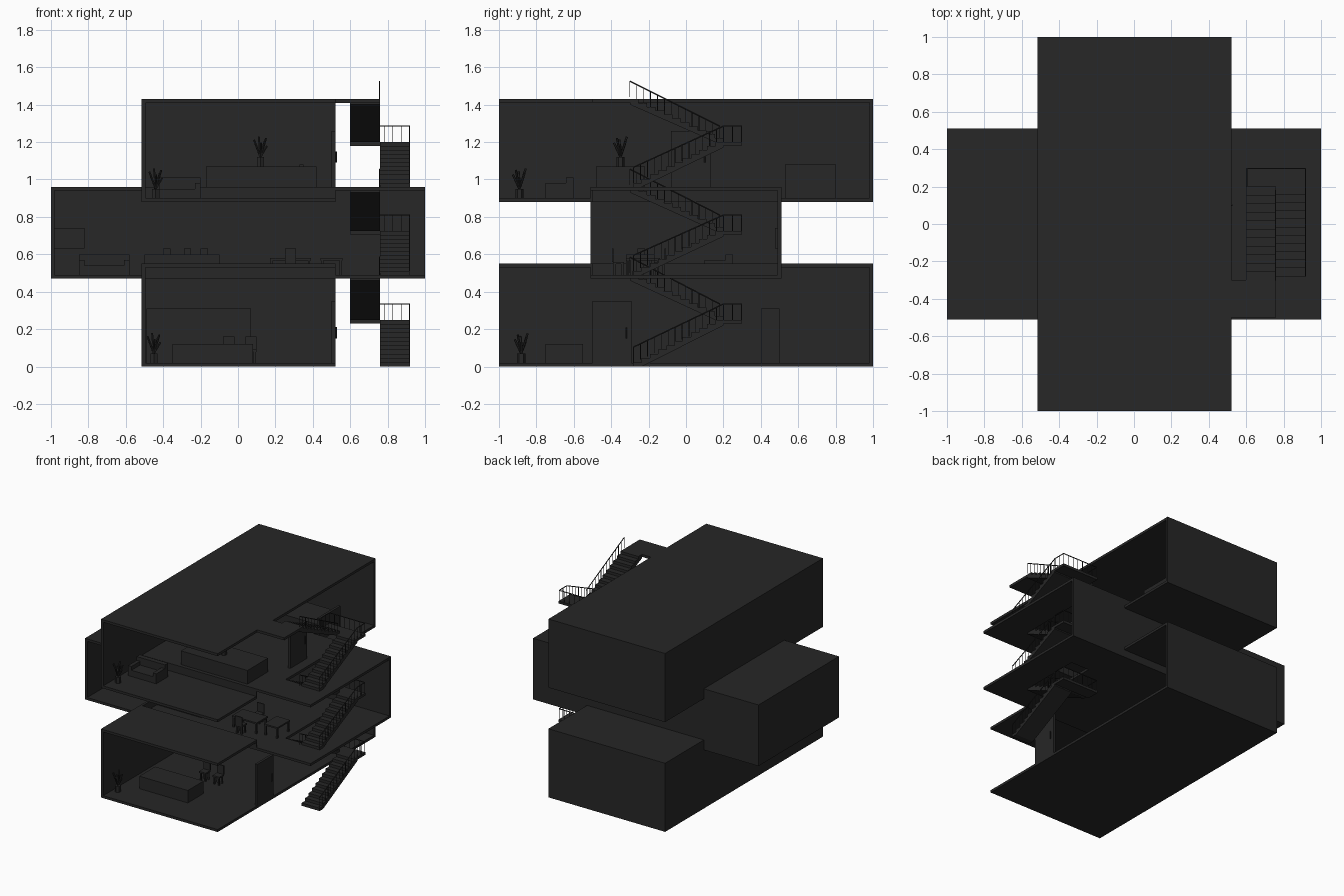
import bpy, bmesh, math
from mathutils import Vector

if "Cube" in bpy.data.objects:
    bpy.data.objects.remove(bpy.data.objects["Cube"])

mat = bpy.data.materials.new("dark")
mat.diffuse_color = (0.02, 0.02, 0.02, 1)
mat.use_nodes = True
mat.node_tree.nodes["Principled BSDF"].inputs["Base Color"].default_value = mat.diffuse_color


def finish(bm, name):
    bmesh.ops.recalc_face_normals(bm, faces=bm.faces)
    me = bpy.data.meshes.new(name)
    bm.to_mesh(me)
    bm.free()
    me.materials.append(mat)
    ob = bpy.data.objects.new(name, me)
    bpy.context.collection.objects.link(ob)
    return ob


def add_box(bm, x0, x1, y0, y1, z0, z1):
    vs = bmesh.ops.create_cube(bm, size=1)["verts"]
    for v in vs:
        v.co = Vector((x0 + (v.co.x + .5) * (x1 - x0),
                       y0 + (v.co.y + .5) * (y1 - y0),
                       z0 + (v.co.z + .5) * (z1 - z0)))


def boxes(name, *items):
    bm = bmesh.new()
    for b in items:
        add_box(bm, *b)
    return finish(bm, name)


def add_rod(bm, a, b, r=.003):
    a, b = Vector(a), Vector(b)
    d = b - a
    vs = bmesh.ops.create_cone(bm, cap_ends=True, segments=6, radius1=r,
                               radius2=r, depth=d.length)["verts"]
    q = Vector((0, 0, 1)).rotation_difference(d)
    for v in vs:
        v.co = q @ v.co + (a + b) / 2


T = .02
L, R = -.515, .52

# bottom storey: floor, raised roofs, left and back walls (front and right open)
boxes("bottom_floor", (L, R, -1, 1, 0, T))
boxes("bottom_roof", (L, R, -1, -.51, .53, .55), (L, R, .51, 1, .53, .55),
      (L, R, -.51, -.50, .47, .55), (L, R, .50, .51, .47, .55))
boxes("bottom_walls", (L, L + T, -1, 1, 0, .55), (L, R, 1 - T, 1, 0, .55))


# middle storey: slabs with a stairwell opening
def well_slab(name, z):
    boxes(name, (-1, .6, -.51, .51, z, z + T), (.6, .76, -.51, -.3, z, z + T),
          (.6, .76, .2, .51, z, z + T), (.76, 1, -.51, .51, z, z + T))


well_slab("middle_floor", .47)
well_slab("middle_roof", .94)
boxes("middle_walls", (-1, -1 + T, -.51, .51, .47, .96), (-1, 1, .49, .51, .47, .96))

# top storey
boxes("top_floor", (L, R, -1, -.51, .88, .90), (L, R, .51, 1, .88, .90),
      (L, R, -.51, -.50, .88, .96), (L, R, .50, .51, .88, .96))
boxes("top_roof", (L, R, -1, 1, 1.41, 1.43), (R, .76, -.5, -.3, 1.41, 1.43))
boxes("top_walls", (L, L + T, -1, 1, .88, 1.43), (L, R, 1 - T, 1, .88, 1.43))


# stairs: six flights, each saw-toothed on top with a sloping underside
def flight(name, x0, x1, ya, yb, za, zb, n=11):
    dy, dz = (yb - ya) / n, (zb - za) / n
    prof = [(ya, za)]
    for i in range(n):
        prof += [(ya + i * dy, za + (i + 1) * dz), (ya + (i + 1) * dy, za + (i + 1) * dz)]
    prof += [(yb, zb - .03), (ya + dy, za)]
    bm = bmesh.new()
    f = bm.faces.new([bm.verts.new((x0, y, z)) for y, z in prof])
    ext = bmesh.ops.extrude_face_region(bm, geom=[f])["geom"]
    bmesh.ops.translate(bm, vec=(x1 - x0, 0, 0),
                        verts=[g for g in ext if isinstance(g, bmesh.types.BMVert)])
    finish(bm, name)


def railing(name, pts, h=.085, gap=.042):
    bm = bmesh.new()
    up = Vector((0, 0, h))
    for a, b in zip(pts, pts[1:]):
        a, b = Vector(a), Vector(b)
        add_rod(bm, a + up, b + up, .0035)
        n = max(1, round((b - a).length / gap))
        for i in range(n + 1):
            p = a.lerp(b, i / n)
            add_rod(bm, p, p + up, .002)
    finish(bm, name)


levels = [(0, .25, .49), (.49, .725, .96), (.96, 1.2, 1.43)]
for i, (z0, z1, z2) in enumerate(levels):
    flight(f"lower_flight_{i}", .76, .92, -.28, .2, z0, z1)
    flight(f"upper_flight_{i}", .6, .76, .2, -.3, z1, z2)
    boxes(f"landing_{i}", (.6, .92, .2, .3, z1 - T, z1))
    railing(f"outer_railing_{i}", [(.917, -.28, z0 + .02), (.917, .2, z1),
                                   (.917, .297, z1), (.603, .297, z1), (.603, .2, z1)])
    railing(f"inner_railing_{i}", [(.757, .18, z1), (.757, -.3, z2 + .01)])

# doors standing in the open right side
for name, y, z, h in (("bottom_door", -.5, T, .33), ("top_door", -.08, .96, .3)):
    boxes(name, (.5, .52, y, y + .21, z, z + h))
    bm = bmesh.new()
    add_rod(bm, (.525, y + .18, z + .13), (.525, y + .18, z + .19), .004)
    finish(bm, name + "_handle")


# furniture helpers
def table(name, x, y, z, w, d, h):
    legs = [(x + sx * (w / 2 - .01) - .006, x + sx * (w / 2 - .01) + .006,
             y + sy * (d / 2 - .01) - .006, y + sy * (d / 2 - .01) + .006, z, z + h)
            for sx in (-1, 1) for sy in (-1, 1)]
    boxes(name, (x - w / 2, x + w / 2, y - d / 2, y + d / 2, z + h - .012, z + h), *legs)


def chair(name, x, y, z, s):
    table(name + "_seat", x, y, z, .06, .06, .07)
    boxes(name + "_back", (x - .03, x + .03, y + s * .03 - .004, y + s * .03 + .004,
                           z + .07, z + .14))


def sofa(name, x0, x1, y0, y1, z):
    boxes(name, (x0, x1, y0, y1, z, z + .05), (x0, x1, y1 - .04, y1, z + .05, z + .11),
          (x0, x0 + .03, y0, y1, z + .05, z + .08), (x1 - .03, x1, y0, y1, z + .05, z + .08))


def plant(name, x, y, z):
    bm = bmesh.new()
    add_rod(bm, (x, y, z), (x, y, z + .05), .022)
    for k in range(7):
        a = k * 2.4
        add_rod(bm, (x, y, z + .05), (x + .035 * math.cos(a), y + .035 * math.sin(a),
                                      z + .11 + .008 * k), .006)
    finish(bm, name)


# bottom storey furniture
boxes("counter", (-.35, .08, -.75, -.55, T, .12))
boxes("back_cabinet", (-.49, .07, .4, .5, T, .31))
for i, x in enumerate((-.05, .07)):
    chair(f"bottom_chair_{i}", x, -.35, T, 1)
plant("bottom_plant", -.45, -.88, T)

# middle storey furniture
boxes("kitchen_island", (-.5, -.1, -.32, -.17, .49, .6))
for i, x in enumerate((-.38, -.27, -.18)):
    boxes(f"pot_{i}", (x - .02, x + .02, -.26, -.22, .6, .63))
sofa("middle_sofa", -.85, -.58, .1, .25, .49)
boxes("wall_frame", (-.98, -.82, .475, .49, .63, .74))
table("dining_table", .28, -.25, .49, .22, .14, .09)
for i, s in enumerate((-1, 1)):
    chair(f"dining_chair_{i}", .28, -.25 + s * .11, .49, s)
table("side_table", .5, -.22, .49, .12, .16, .09)

# top storey furniture
boxes("upper_counter", (-.17, .42, -.48, -.22, .96, 1.07))
boxes("bed", (-.1, .35, .53, .8, .9, 1.03), (.33, .35, .53, .8, 1.03, 1.08))
sofa("top_sofa", -.45, -.2, -.75, -.6, .9)
plant("top_plant", .12, -.35, 1.07)
plant("corner_plant", -.44, -.89, .9)
